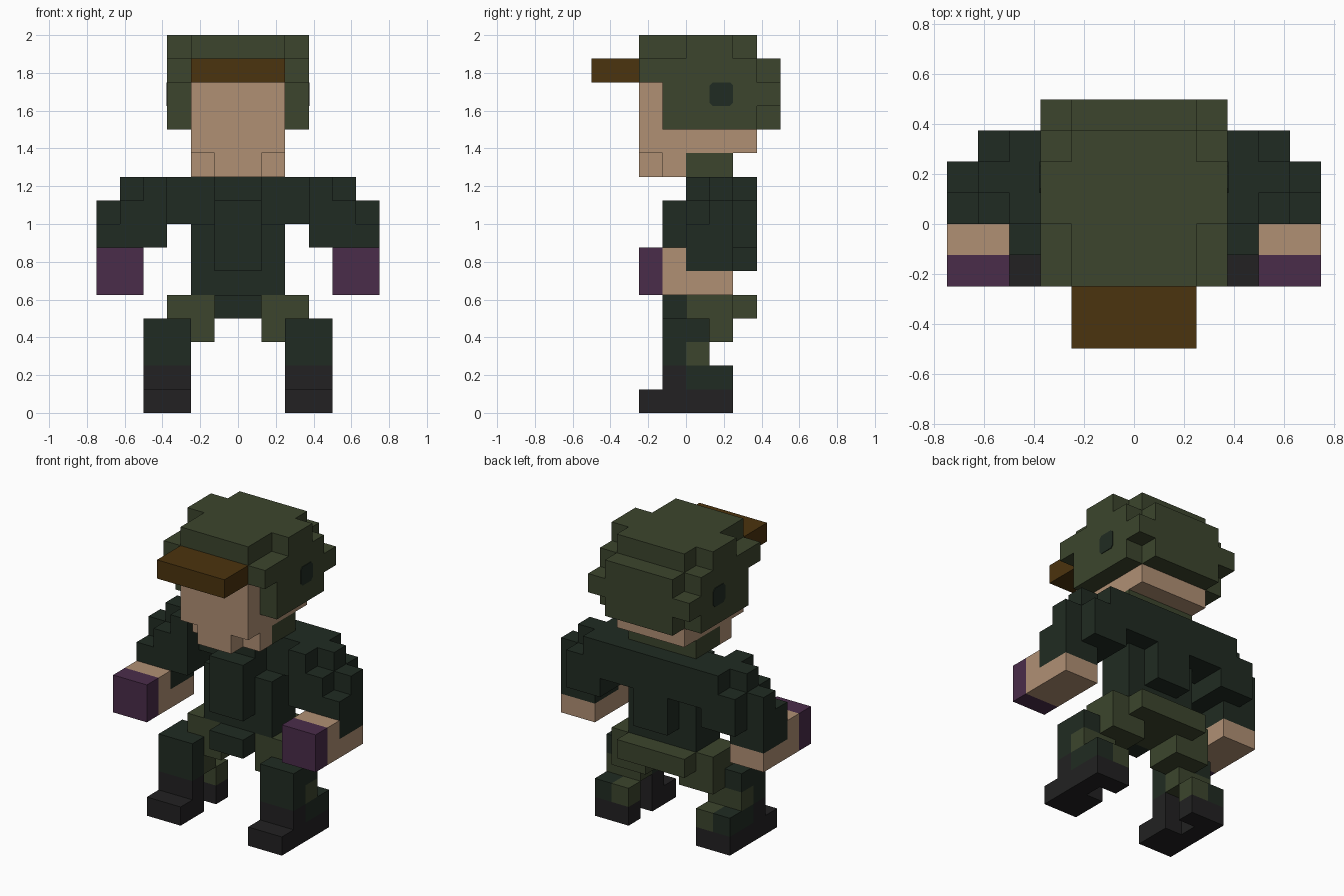
import bpy, bmesh
from mathutils import Vector

U = 0.125  # size of one block

cube = bpy.data.objects.get("Cube")
if cube:
    bpy.data.objects.remove(cube, do_unlink=True)


def material(name, hex_code):
    srgb = [int(hex_code[i:i + 2], 16) / 255 for i in (0, 2, 4)]
    lin = [c / 12.92 if c <= 0.04045 else ((c + 0.055) / 1.055) ** 2.4 for c in srgb]
    m = bpy.data.materials.new(name)
    m.use_nodes = True
    m.diffuse_color = (*lin, 1)
    bsdf = m.node_tree.nodes["Principled BSDF"]
    bsdf.inputs["Base Color"].default_value = (*lin, 1)
    bsdf.inputs["Roughness"].default_value = 0.9
    return m


OLIVE = material("olive", "3C452D")
GREEN = material("dark_green", "202B22")
SKIN = material("skin", "B09074")
PURPLE = material("purple", "4A2C4A")
BROWN = material("brown", "4B330E")
BLACK = material("black", "222122")

owner = {}   # block -> part name, later parts replace earlier ones
colours = {}


def part(name, mat, *boxes):
    """Fill boxes given in blocks as (x0, x1, y0, y1, z0, z1)."""
    colours[name] = mat
    for x0, x1, y0, y1, z0, z1 in boxes:
        for x in range(x0, x1):
            for y in range(y0, y1):
                for z in range(z0, z1):
                    owner[(x, y, z)] = name


def pair(name, mat, *boxes):
    """Same part on the left (+x) and mirrored on the right."""
    part("left_" + name, mat, *boxes)
    part("right_" + name, mat, *[(-b[1], -b[0], *b[2:]) for b in boxes])


# Head
part("helmet", OLIVE,
     (-2, 2, -2, 3, 15, 16), (-3, 3, 0, 2, 15, 16),
     (-3, 3, -2, 3, 14, 15), (-3, 3, -1, 3, 12, 14),
     (-3, 3, 3, 4, 13, 14), (-2, 2, 3, 4, 12, 15))
part("helmet_brim", BROWN, (-2, 2, -4, -2, 14, 15))
part("face", SKIN,
     (-2, 2, -2, -1, 11, 14), (-2, 2, -1, 3, 11, 12),
     (-2, 2, -1, 0, 10, 11), (-1, 1, -2, -1, 10, 11))
part("collar", OLIVE, (-2, 2, 0, 2, 10, 11))

# Torso
part("torso", GREEN,
     (-2, 2, 0, 2, 5, 8), (-4, 4, 1, 3, 8, 10), (-1, 1, 0, 1, 8, 10),
     (-1, 1, 2, 3, 6, 8))
part("chest_panel", GREEN, (-1, 1, -1, 0, 6, 9))
part("belt_pouch", GREEN, (-1, 1, -1, 0, 4, 5))
part("hips", OLIVE, (-2, 2, 0, 3, 4, 5))

# Arms
pair("sleeve", GREEN,
     (3, 4, 0, 3, 7, 10), (4, 5, 1, 2, 9, 10), (4, 5, 0, 3, 7, 9),
     (5, 6, 1, 2, 8, 9), (4, 6, 0, 2, 6, 8))
pair("hand", SKIN, (4, 6, -1, 2, 5, 6), (4, 6, -1, 0, 6, 7))
pair("glove_tip", PURPLE, (4, 6, -2, -1, 5, 7))

# Legs
pair("thigh", OLIVE, (1, 3, 0, 2, 3, 5))
pair("lower_leg", GREEN,
     (2, 4, -1, 1, 3, 4), (2, 4, -1, 0, 2, 3), (3, 4, 0, 2, 1, 2))
pair("calf_patch", OLIVE, (2, 4, 0, 1, 2, 3), (2, 3, 1, 2, 1, 2))
pair("boot", BLACK,
     (2, 4, -2, 0, 0, 1), (2, 4, -1, 0, 1, 2),
     (3, 4, 0, 2, 0, 1), (2, 3, 1, 2, 0, 1))


def make_object(name, bm, mat):
    mesh = bpy.data.meshes.new(name)
    bm.to_mesh(mesh)
    bm.free()
    mesh.materials.append(mat)
    ob = bpy.data.objects.new(name, mesh)
    bpy.context.collection.objects.link(ob)
    return ob


# Turn each part's blocks into a clean outer skin
for name, mat in colours.items():
    bm = bmesh.new()
    for cell in [c for c, n in owner.items() if n == name]:
        centre = Vector(cell) + Vector((0.5, 0.5, 0.5))
        for axis in range(3):
            for sign in (-1, 1):
                n = Vector((0, 0, 0))
                n[axis] = sign
                if tuple(int(c + d) for c, d in zip(cell, n)) in owner:
                    continue
                a = Vector((0, 0, 0))
                a[(axis + 1) % 3] = 0.5
                b = n.cross(a)
                corners = [(-1, -1), (1, -1), (1, 1), (-1, 1)]
                bm.faces.new([bm.verts.new((centre + n / 2 + a * i + b * j) * U)
                              for i, j in corners])
    bmesh.ops.remove_doubles(bm, verts=bm.verts, dist=0.001)
    bmesh.ops.dissolve_limit(bm, angle_limit=0.02, verts=bm.verts, edges=bm.edges)
    make_object(name, bm, mat)

# Ear openings: thin plates with cut corners on the helmet sides
for side, s in (("left", 1), ("right", -1)):
    bm = bmesh.new()
    h, k = 0.5, 0.36
    ring = [(h, k), (k, h), (-k, h), (-h, k), (-h, -k), (-k, -h), (k, -h), (h, -k)]
    face = bm.faces.new([bm.verts.new((s * 3 * U, (1.5 + y) * U, (13.5 + z) * U))
                         for y, z in ring])
    out = bmesh.ops.extrude_face_region(bm, geom=[face])
    bmesh.ops.translate(bm, vec=(s * 0.004, 0, 0),
                        verts=[g for g in out["geom"] if isinstance(g, bmesh.types.BMVert)])
    bmesh.ops.recalc_face_normals(bm, faces=bm.faces)
    make_object(side + "_ear_opening", bm, GREEN)
